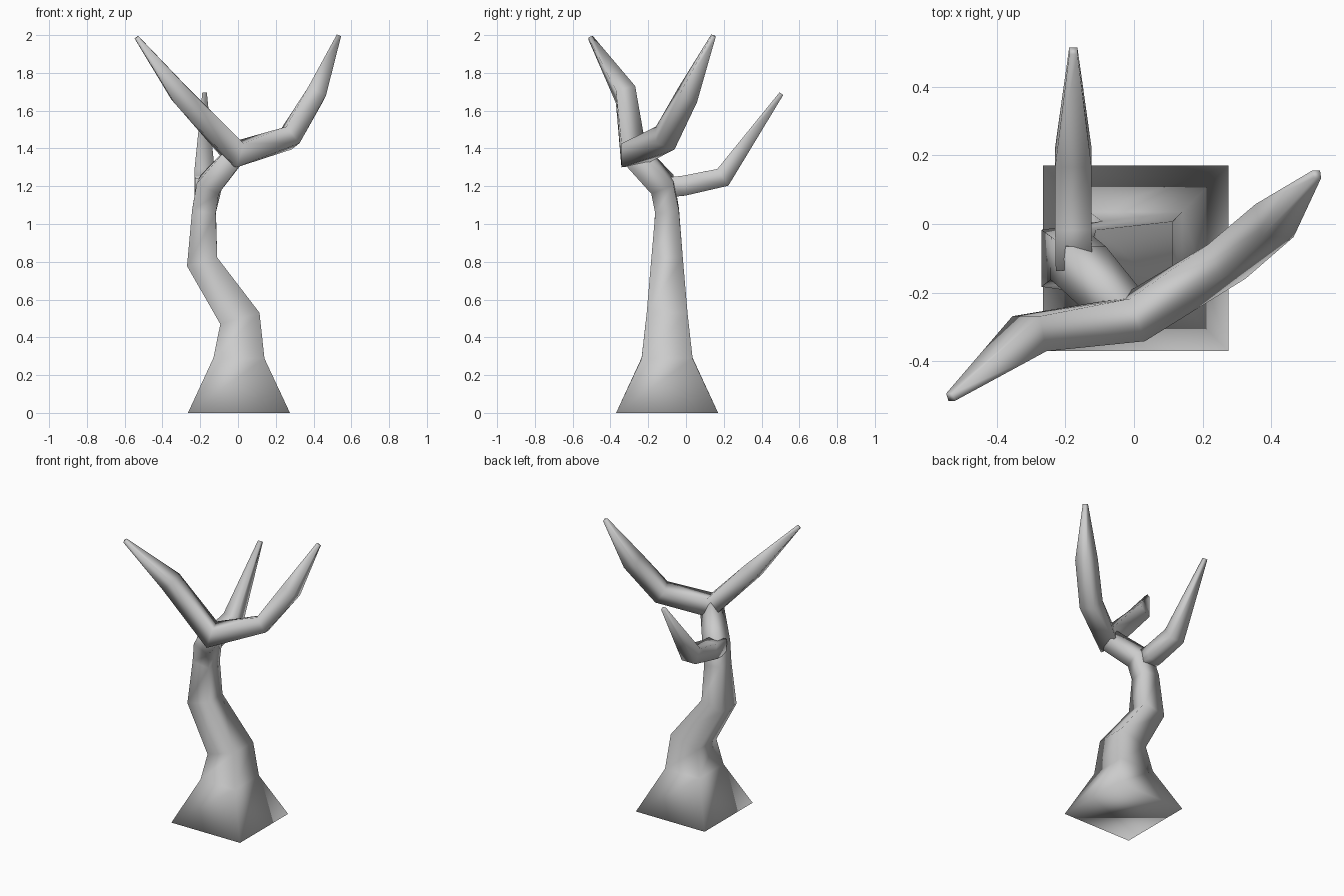
import bpy, bmesh
from mathutils import Vector

if "Cube" in bpy.data.objects:
    bpy.data.objects.remove(bpy.data.objects["Cube"])


def limb(name, path, side):
    """Square tube along path points (x, y, z, half_width), smooth shaded."""
    pts = [Vector(p[:3]) for p in path]
    bm = bmesh.new()
    rings = []
    s = Vector(side)
    for i, p in enumerate(pts):
        t = Vector()
        if i > 0:
            t += (p - pts[i - 1]).normalized()
        if i < len(pts) - 1:
            t += (pts[i + 1] - p).normalized()
        t.normalize()
        u = (s - t * s.dot(t)).normalized()
        n = t.cross(u)
        h = path[i][3]
        rings.append([bm.verts.new(p + (u * a + n * b) * h)
                      for a, b in ((1, 1), (-1, 1), (-1, -1), (1, -1))])
    for r, q in zip(rings, rings[1:]):
        for k in range(4):
            bm.faces.new((r[k], r[(k + 1) % 4], q[(k + 1) % 4], q[k]))
    bm.faces.new(rings[0])
    bm.faces.new(rings[-1])
    bmesh.ops.recalc_face_normals(bm, faces=bm.faces)
    for f in bm.faces:
        f.smooth = True
    me = bpy.data.meshes.new(name)
    bm.to_mesh(me)
    bm.free()
    ob = bpy.data.objects.new(name, me)
    bpy.context.collection.objects.link(ob)
    return ob


# crooked trunk, leaning forward into the upper fork
limb("trunk", [
    (0.005, -0.10, 0.00, 0.27),
    (0.005, -0.10, 0.29, 0.135),
    (0.01, -0.10, 0.50, 0.108),
    (-0.19, -0.10, 0.80, 0.083),
    (-0.18, -0.10, 1.07, 0.063),
    (-0.15, -0.125, 1.21, 0.064),
    (-0.02, -0.265, 1.36, 0.055)], (0, 1, 0))

# single branch at the back
limb("back_branch", [
    (-0.175, -0.13, 1.19, 0.053),
    (-0.177, -0.01, 1.203, 0.053),
    (-0.177, 0.195, 1.247, 0.053),
    (-0.177, 0.505, 1.69, 0.012)], (1, 0, 0))

# upper fork: left branch tip, through the crotch, to the right branch tip
limb("front_fork", [
    (-0.535, -0.505, 1.985, 0.012),
    (-0.305, -0.32, 1.685, 0.053),
    (-0.01, -0.28, 1.37, 0.066),
    (0.27, -0.11, 1.455, 0.056),
    (0.41, 0.01, 1.685, 0.052),
    (0.533, 0.145, 1.995, 0.012)], (0, 1, 0))
